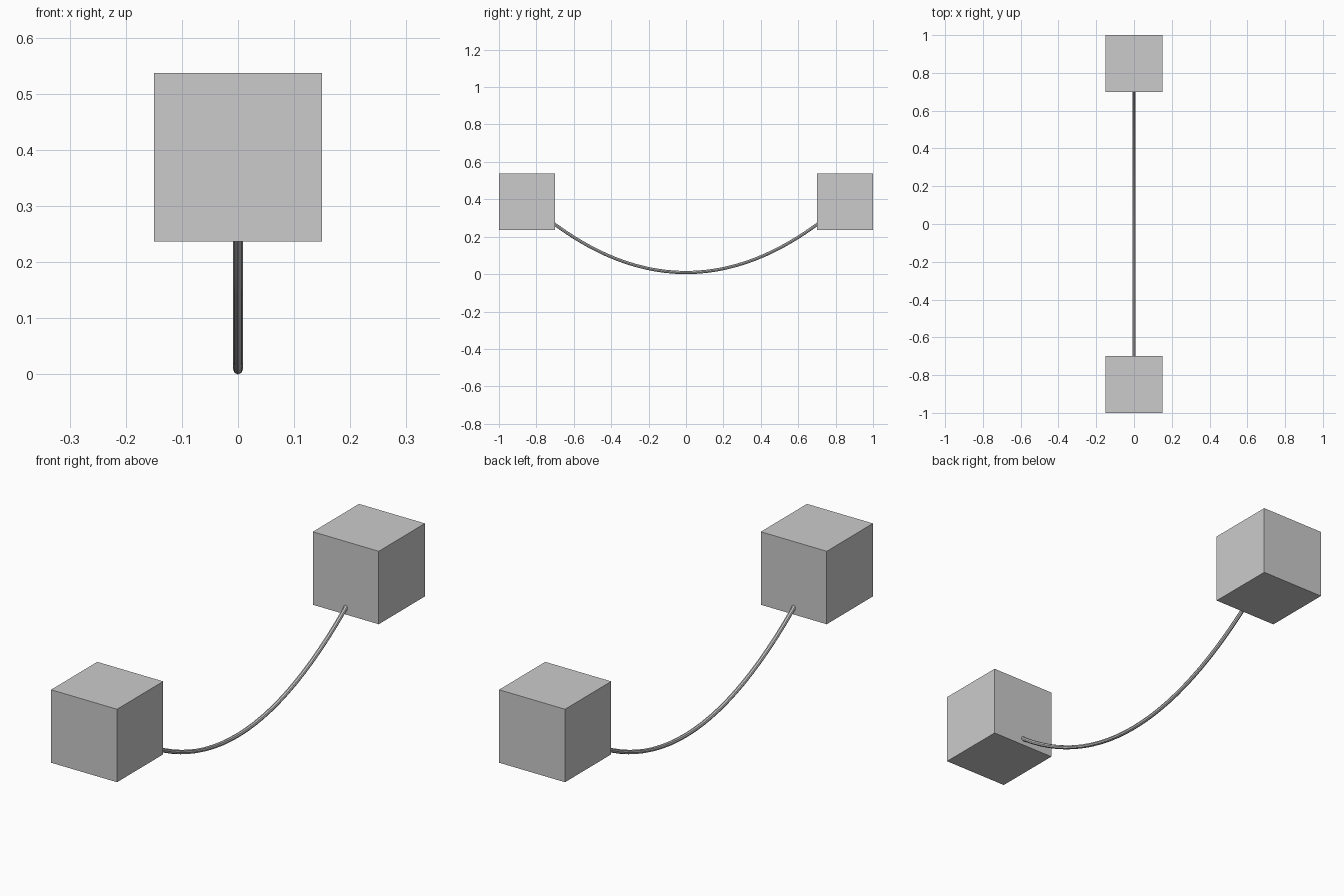
import bpy

if "Cube" in bpy.data.objects:
    bpy.data.objects.remove(bpy.data.objects["Cube"])

CUBE = 0.30      # cube edge
CY = 0.85        # cube centre distance along y
CZ = 0.387       # cube centre height
R = 0.0085       # cable radius

# End cubes
for name, side in (("front_cube", -1), ("back_cube", 1)):
    bpy.ops.mesh.primitive_cube_add(size=CUBE, location=(0, side * CY, CZ))
    bpy.context.object.name = name

# Sagging cable hung between the cube centres
N = 32
data = bpy.data.curves.new("hanging_cable", 'CURVE')
data.dimensions = '3D'
data.bevel_depth = R
data.bevel_resolution = 2
data.use_fill_caps = True
spline = data.splines.new('POLY')
spline.points.add(N)
for i, p in enumerate(spline.points):
    t = -1 + 2 * i / N
    p.co = (0, t * CY, R + (CZ - R) * t * t, 1)
cable = bpy.data.objects.new("hanging_cable", data)
bpy.context.collection.objects.link(cable)

# Turn the cable into a mesh
bpy.ops.object.select_all(action='DESELECT')
cable.select_set(True)
bpy.context.view_layer.objects.active = cable
bpy.ops.object.convert(target='MESH')
bpy.ops.object.shade_smooth_by_angle()
